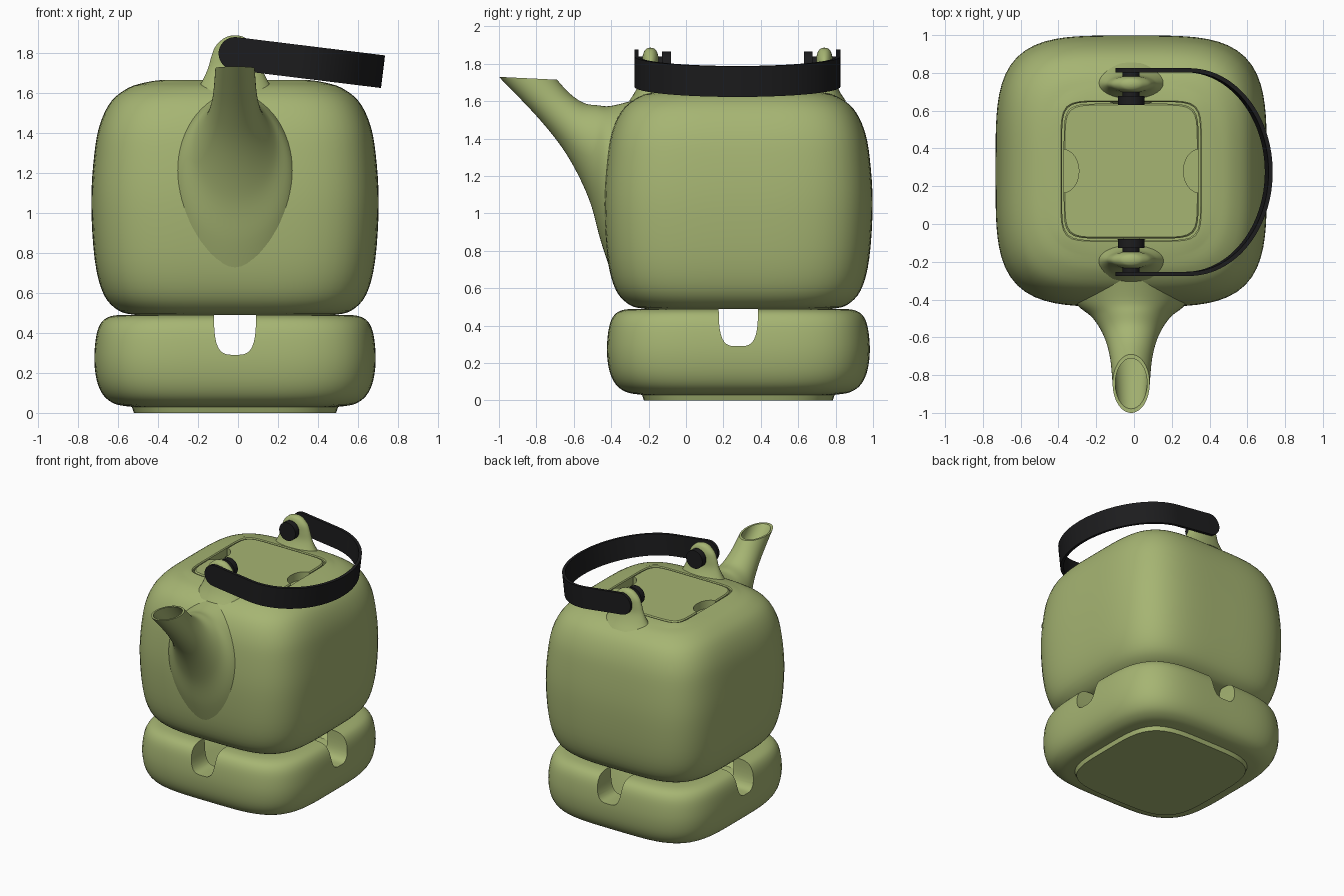
import bpy, bmesh
from math import cos, sin, pi, sqrt, radians
from mathutils import Vector, Matrix

if "Cube" in bpy.data.objects:
    bpy.data.objects.remove(bpy.data.objects["Cube"], do_unlink=True)

CX, CY = -0.015, 0.28


def material(name, rgb):
    m = bpy.data.materials.new(name)
    m.use_nodes = True
    m.diffuse_color = (*rgb, 1)
    m.node_tree.nodes["Principled BSDF"].inputs["Base Color"].default_value = (*rgb, 1)
    return m


green = material("sage green glaze", (0.38, 0.46, 0.17))
black = material("black metal", (0.012, 0.012, 0.013))


def loft(name, rings, mat):
    """Skin a list of equal-length point rings and cap both ends."""
    bm = bmesh.new()
    loops = [[bm.verts.new(p) for p in ring] for ring in rings]
    n = len(loops[0])
    for a, b in zip(loops, loops[1:]):
        for i in range(n):
            j = (i + 1) % n
            bm.faces.new((a[i], a[j], b[j], b[i]))
    bm.faces.new(loops[0][::-1])
    bm.faces.new(loops[-1])
    bmesh.ops.recalc_face_normals(bm, faces=bm.faces[:])
    me = bpy.data.meshes.new(name)
    bm.to_mesh(me)
    bm.free()
    me.materials.append(mat)
    ob = bpy.data.objects.new(name, me)
    bpy.context.collection.objects.link(ob)
    return ob


def squircle(n, count=96):
    """Unit superellipse outline with exponent n."""
    pts = []
    for i in range(count):
        c, s = cos(2 * pi * i / count), sin(2 * pi * i / count)
        r = (abs(c) ** n + abs(s) ** n) ** (-1 / n)
        pts.append((r * c, r * s))
    return pts


def smooth(rows, steps):
    """Catmull-Rom interpolation through rows of numbers."""
    rows = [Vector(r) for r in rows]
    out = []
    for i in range(len(rows) - 1):
        p0, p1, p2 = rows[max(i - 1, 0)], rows[i], rows[i + 1]
        p3 = rows[min(i + 2, len(rows) - 1)]
        for k in range(steps):
            t = k / steps
            out.append(0.5 * (2 * p1 + (p2 - p0) * t + (2 * p0 - 5 * p1 + 4 * p2 - p3) * t * t
                              + (3 * p1 - p0 - 3 * p2 + p3) * t ** 3))
    return out + [rows[-1]]


def stack(name, profile, mat, x=CX, y=CY, count=96):
    """Loft horizontal rings given as (half x, half y, z, exponent)."""
    return loft(name, [[(x + hx * u, y + hy * v, z) for u, v in squircle(n, count)]
                       for hx, hy, z, n in profile], mat)


def square(rows, n):
    return [(h, h, z, n) for h, z in rows]


def cut(target, cutter):
    cutter.hide_render = True
    cutter.hide_set(True)
    mod = target.modifiers.new("cut", "BOOLEAN")
    mod.object = cutter
    mod.solver = "EXACT"
    bpy.context.view_layer.objects.active = target
    bpy.ops.object.modifier_apply(modifier=mod.name)
    bpy.data.objects.remove(cutter, do_unlink=True)


parts = []

# Pot body with a pocket for the lid
wall = smooth([(0.50, 0.49), (0.58, 0.51), (0.655, 0.59), (0.70, 0.76), (0.718, 1.05),
               (0.702, 1.30), (0.672, 1.45), (0.615, 1.56), (0.53, 1.625), (0.45, 1.65)], 4)
body = square(wall, 4) + [(0.41, 0.41, 1.658, 5.5), (0.372, 0.372, 1.662, 8),
                          (0.366, 0.366, 1.655, 8), (0.366, 0.366, 1.50, 8)]
parts.append(stack("pot_body", body, green))

# Lid with two finger notches
lid = stack("lid", square([(0.357, 1.505), (0.357, 1.655), (0.35, 1.663)], 8), green)
for side in (-1, 1):
    cut(lid, stack("notch_cutter", [(0.085, 0.115, z, 2) for z in (1.60, 1.8)],
                   green, x=CX + side * 0.362, count=48))
parts.append(lid)

# Warmer base: foot, outer wall, rim and hollow inside
outer = smooth([(0.54, 0.033), (0.60, 0.045), (0.655, 0.085), (0.69, 0.16), (0.703, 0.27),
                (0.692, 0.39), (0.665, 0.455), (0.62, 0.483), (0.56, 0.49)], 4)
base = square([(0.505, 0), (0.515, 0.03)], 4) + square(outer, 4)
base += square([(0.53, 0.485), (0.52, 0.46), (0.52, 0.22), (0.48, 0.19)], 4)
warmer = stack("warmer_base", base, green)

# Air slots through all four walls
for along_x in (True, False):
    rings = []
    for d in (-1, 1):
        ring = [(0.105 * u, 0.52 + 0.23 * v) for u, v in squircle(3.5, 64)]
        rings.append([(CX + d, CY + a, z) if along_x else (CX + a, CY + d, z) for a, z in ring])
    cut(warmer, loft("slot_cutter", rings, green))
parts.append(warmer)

# Spout sections: upper point (y, z), lower point (y, z), half width
sections = smooth([(-0.26, 1.61, -0.385, 0.64, 0.34), (-0.40, 1.575, -0.455, 0.85, 0.285),
                   (-0.47, 1.578, -0.52, 1.08, 0.205), (-0.545, 1.59, -0.635, 1.31, 0.145),
                   (-0.62, 1.64, -0.785, 1.505, 0.112), (-0.69, 1.715, -1.0, 1.73, 0.098)], 6)


def spout_ring(row, scale):
    uy, uz, ly, lz, hw = row
    mid = Vector((CX, (uy + ly) / 2, (uz + lz) / 2))
    half = Vector((0, (uy - ly) / 2, (uz - lz) / 2)) * scale
    return [mid + half * v + Vector((hw * scale * u, 0, 0)) for u, v in squircle(2, 64)]


rings = [spout_ring(r, 1) for r in sections]
rings += [spout_ring(r, 0.86) for r in sections[:-12:-1]]
parts.append(loft("spout", rings, green))


def rod(name, radius, y0, y1, z):
    return loft(name, [[(CX + radius * u, y, z + radius * v) for u, v in squircle(2, 40)]
                       for y in (y0, y1)], black)


# Lugs, pivot pins and inner caps, mirrored front to back
MID, PZ = 0.275, 1.795
lug = smooth([(0.20, 0.115, 1.60), (0.165, 0.08, 1.655), (0.135, 0.052, 1.72),
              (0.118, 0.046, 1.78), (0.098, 0.044, 1.83), (0.06, 0.033, 1.868),
              (0.03, 0.018, 1.882), (0.004, 0.003, 1.886)], 4)
for side, label in ((-1, "front"), (1, "back")):
    parts.append(stack(label + "_lug", [(*r, 2) for r in lug], green, y=MID + side * 0.465, count=48))
    parts.append(rod(label + "_pivot_pin", 0.045, MID + side * 0.37, MID + side * 0.54, PZ))
    parts.append(rod(label + "_pivot_cap", 0.07, MID + side * 0.355, MID + side * 0.402, PZ))

# Handle: flat band with rounded ends, bent in a half ellipse and tilted down
R, THICK, REACH = 0.082, 0.022, 0.30
path = []
for i in range(9):
    a = pi / 2 * i / 8
    path.append((-R * cos(a), 0.55, max(R * sin(a), 0.004), 0.0, 1.0))
arc = 48
for i in range(arc + 1):
    a = pi / 2 - pi * i / arc
    n = Vector((cos(a) / 0.445, sin(a) / 0.55)).normalized()
    path.append((REACH + 0.445 * cos(a), 0.55 * sin(a), R, n.x, n.y))
path += [(u, -y, h, nx, -ny) for u, y, h, nx, ny in path[8::-1]]
rings = [[(u, y, -h), (u, y, h), (u - nx * THICK, y - ny * THICK, h),
          (u - nx * THICK, y - ny * THICK, -h)] for u, y, h, nx, ny in path]
handle = loft("handle", rings, black)
handle.data.transform(Matrix.Translation((CX, MID, PZ)) @ Matrix.Rotation(radians(7), 4, "Y"))
parts.append(handle)

# Smooth shading with crisp edges
bpy.ops.object.select_all(action="DESELECT")
for ob in parts:
    ob.select_set(True)
bpy.context.view_layer.objects.active = parts[0]
bpy.ops.object.shade_smooth_by_angle(angle=radians(35))
